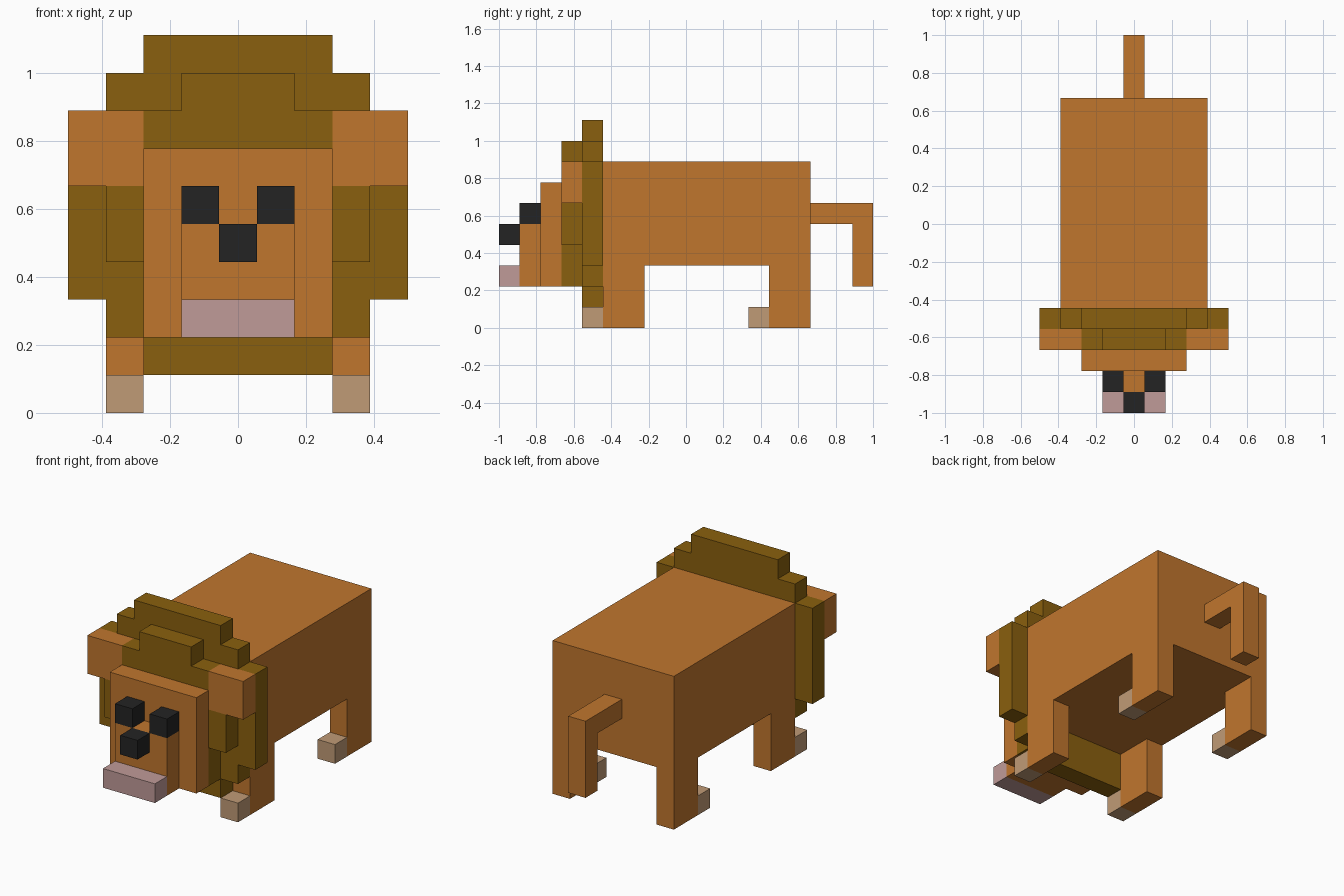
import bpy
import bmesh

U = 1 / 9  # size of one block

if "Cube" in bpy.data.objects:
    bpy.data.objects.remove(bpy.data.objects["Cube"], do_unlink=True)


def material(name, rgb):
    mat = bpy.data.materials.new(name)
    mat.use_nodes = True
    color = (*rgb, 1)
    mat.diffuse_color = color
    mat.node_tree.nodes["Principled BSDF"].inputs["Base Color"].default_value = color
    return mat


FUR = material("orange_fur", (0.527, 0.181, 0.027))
MANE = material("brown_mane", (0.254, 0.117, 0.0044))
PAW = material("tan_paw", (0.527, 0.328, 0.181))
PINK = material("pink_chin", (0.527, 0.328, 0.314))
BLACK = material("black_features", (0.017, 0.017, 0.017))


def part(name, mat, *boxes):
    """One object made of boxes, each given as (x, y, z) ranges in blocks."""
    bm = bmesh.new()
    for ranges in boxes:
        verts = bmesh.ops.create_cube(bm, size=1)["verts"]
        for v in verts:
            v.co = [(lo if c < 0 else hi) * U for c, (lo, hi) in zip(v.co, ranges)]
    mesh = bpy.data.meshes.new(name)
    bm.to_mesh(mesh)
    bm.free()
    mesh.materials.append(mat)
    obj = bpy.data.objects.new(name, mesh)
    bpy.context.collection.objects.link(obj)
    return obj


def pair(name, mat, x, y, z):
    """Matching parts on the left (+x) and right (-x)."""
    part("left_" + name, mat, (x, y, z))
    part("right_" + name, mat, ((-x[1], -x[0]), y, z))


def wide(half, y, z):
    return ((-half, half), y, z)


# Body and hanging tail
part("body", FUR, wide(3.5, (-4, 6), (3, 8)))
part("tail", FUR, wide(0.5, (6, 9), (5, 6)), wide(0.5, (8, 9), (2, 5)))

# Legs with paws in front of them
for name, front, back in (("front", -4, -2), ("back", 4, 6)):
    pair(name + "_leg", FUR, (2.5, 3.5), (front, back), (0, 3))
    pair(name + "_paw", PAW, (2.5, 3.5), (front - 1, front), (0, 1))

# Stepped mane ring behind the head
ring = [(2.5, 1, 2), (3.5, 2, 3), (4.5, 3, 8), (3.5, 8, 9), (2.5, 9, 10)]
part("mane_back", MANE, *[wide(w, (-5, -4), (lo, hi)) for w, lo, hi in ring])

# Inner mane, crest and cheek tufts
part("mane_front", MANE, wide(2.5, (-6, -5), (2, 8)), wide(1.5, (-6, -5), (8, 9)))
pair("mane_tuft", MANE, (2.5, 3.5), (-6, -5), (4, 6))
pair("ear", FUR, (2.5, 4.5), (-6, -5), (6, 8))

# Face
part("face", FUR, wide(2.5, (-7, -6), (2, 7)))
part("muzzle", FUR, wide(1.5, (-8, -7), (2, 5)))
pair("eye", BLACK, (0.5, 1.5), (-8, -7), (5, 6))
part("nose", BLACK, wide(0.5, (-9, -8), (4, 5)))
part("chin", PINK, wide(1.5, (-9, -8), (2, 3)))
